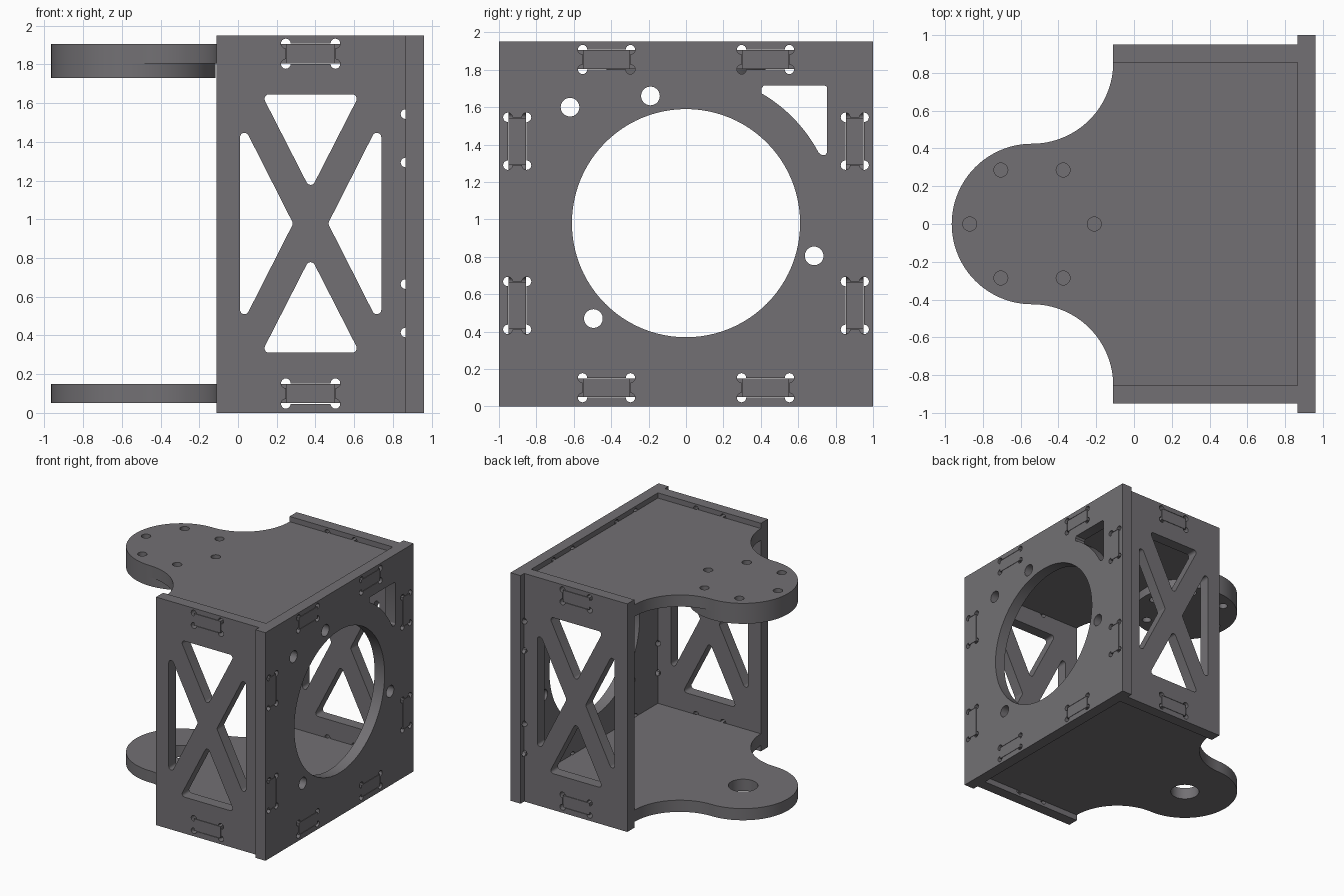
import bpy, bmesh, math
from mathutils import Vector

if "Cube" in bpy.data.objects:
    bpy.data.objects.remove(bpy.data.objects["Cube"])

grey = bpy.data.materials.new("dark_grey")
grey.diffuse_color = (0.17, 0.163, 0.174, 1)
grey.use_nodes = True
grey.node_tree.nodes["Principled BSDF"].inputs["Base Color"].default_value = grey.diffuse_color

H = 1.95            # box height
MID = 0.978         # mid height of the cut-outs
R = 0.025           # relief hole radius
TIP = -0.54         # centre of the rounded arm end
GAP = 0.003


def arc(cx, cy, r, a0, a1, n=24):
    return [(cx + r * math.cos(math.radians(a0 + (a1 - a0) * i / n)),
             cy + r * math.sin(math.radians(a0 + (a1 - a0) * i / n))) for i in range(n + 1)]


def circle(cx, cy, r, n=48):
    return arc(cx, cy, r, 0, 360, n)[:-1]


def slot(x0, x1, y0, y1):
    # rectangular slot with round corner reliefs
    x0, x1, y0, y1 = x0 - GAP, x1 + GAP, y0 - GAP, y1 + GAP
    pts = []
    for k, (x, y) in enumerate([(x0, y0), (x1, y0), (x1, y1), (x0, y1)]):
        pts += arc(x, y, R, 90 + 90 * k, 360 + 90 * k, 12)
    return pts


def rounded(corners, r=0.023, n=6):
    # polygon with filleted corners
    out = []
    for i, c in enumerate(corners):
        p = Vector(c)
        a = (Vector(corners[i - 1]) - p).normalized()
        b = (Vector(corners[(i + 1) % len(corners)]) - p).normalized()
        half = a.angle(b) / 2
        centre = p + (a + b).normalized() * (r / math.sin(half))
        s = (p + a * (r / math.tan(half)) - centre).normalized()
        e = (p + b * (r / math.tan(half)) - centre).normalized()
        out += [tuple(centre + s.slerp(e, k / n) * r) for k in range(n + 1)]
    return out


def plate(name, outlines, w0, w1, place):
    # extrude outline with holes from w0 to w1, then map (u, v, w) to the world
    cu = bpy.data.curves.new(name, 'CURVE')
    cu.dimensions, cu.fill_mode = '2D', 'BOTH'
    cu.extrude = (w1 - w0) / 2
    for pts in outlines:
        sp = cu.splines.new('POLY')
        sp.points.add(len(pts) - 1)
        for q, (u, v) in zip(sp.points, pts):
            q.co = (u, v, 0, 1)
        sp.use_cyclic_u = True
    tmp = bpy.data.objects.new(name + "_curve", cu)
    me = bpy.data.meshes.new_from_object(tmp)
    bpy.data.objects.remove(tmp)
    bpy.data.curves.remove(cu)
    bm = bmesh.new()
    bm.from_mesh(me)
    bmesh.ops.remove_doubles(bm, verts=bm.verts, dist=1e-5)
    for v in bm.verts:
        v.co = place(v.co.x, v.co.y, v.co.z + (w0 + w1) / 2)
    bmesh.ops.recalc_face_normals(bm, faces=bm.faces)
    for f in bm.faces:
        f.smooth = True
        f.material_index = 0
    bm.to_mesh(me)
    bm.free()
    me.set_sharp_from_angle(angle=math.radians(30))
    me.materials.clear()
    me.materials.append(grey)
    me.name = name
    ob = bpy.data.objects.new(name, me)
    bpy.context.collection.objects.link(ob)
    return ob


def flat(u, v, w):
    return (u, v, w)


def facing_y(u, v, w):
    return (u, w, v)


def facing_x(u, v, w):
    return (w, u, v)


LEVELS = [(0.05, 0.15), (1.805, 1.905)]      # bottom and top plate heights
SIDE_TABS = [(0.415, 0.665), (1.293, 1.543)]

# side plates with X-shaped bracing and tabs into the face plate
edge = [(-0.11, 0), (0.865, 0)]
for z0, z1 in SIDE_TABS:
    edge += arc(0.865, z0, R, 270, 0, 12) + [(0.96, z0), (0.96, z1)] + arc(0.865, z1, R, 360, 90, 12)
edge += [(0.865, H), (-0.11, H)]
top_tri = [(0.122, 1.645), (0.628, 1.645), (0.375, 1.15)]
left_tri = [(0.01, 1.52), (0.285, MID), (0.01, 2 * MID - 1.52)]
windows = [rounded(top_tri), rounded([(x, 2 * MID - z) for x, z in top_tri]),
           rounded(left_tri), rounded([(0.75 - x, z) for x, z in left_tri])]
side_slots = [slot(0.25, 0.50, z0, z1) for z0, z1 in LEVELS]
plate("front_side_plate", [edge] + windows + side_slots, -0.95, -0.855, facing_y)
plate("back_side_plate", [edge] + windows + side_slots, 0.855, 0.95, facing_y)

# face plate with large round opening
face = [[(-1, 0), (1, 0), (1, H), (-1, H)], circle(0, 0.98, 0.61, 96)]
face += [circle(y, z, 0.05, 32) for y, z in
         [(-0.62, 1.60), (-0.19, 1.66), (0.685, 0.805), (-0.495, 0.47)]]
face.append([(0.415, 1.715), (0.743, 1.715), (0.752, 1.711), (0.755, 1.703), (0.755, 1.36),
             (0.745, 1.345), (0.725, 1.345)] + arc(0, 0.98, 0.803, 28, 59.8, 16) + [(0.403, 1.70)])
for s in (-1, 1):
    for z0, z1 in LEVELS:
        face.append(slot(min(s * 0.30, s * 0.55), max(s * 0.30, s * 0.55), z0, z1))
    for z0, z1 in SIDE_TABS:
        face.append(slot(min(s * 0.855, s * 0.95), max(s * 0.855, s * 0.95), z0, z1))
plate("face_plate", face, 0.865, 0.96, facing_x)

# arm plates: tabbed rectangle flowing into a rounded end
half = [(0.865, 0), (0.865, 0.30), (0.96, 0.30), (0.96, 0.55), (0.865, 0.55), (0.865, 0.855),
        (0.50, 0.855), (0.50, 0.95), (0.25, 0.95), (0.25, 0.855)]
half += arc(TIP, 0.855, 0.43, 0, -90, 32) + arc(TIP, 0, 0.425, 90, 180, 32)[1:]
outline = half + [(x, -y) for x, y in reversed(half[1:-1])]
bolts = [circle(TIP + 0.33 * math.cos(k * math.pi / 3), 0.33 * math.sin(k * math.pi / 3), 0.037, 24)
         for k in range(6)]
plate("bottom_arm_plate", [outline, circle(TIP, 0, 0.115)], *LEVELS[0], flat)
plate("top_arm_plate", [outline] + bolts, *LEVELS[1], flat)

# mounting disc under the top arm
plate("mounting_disc", [circle(TIP, 0, 0.425, 128)] + bolts, 1.73, 1.805, flat)
